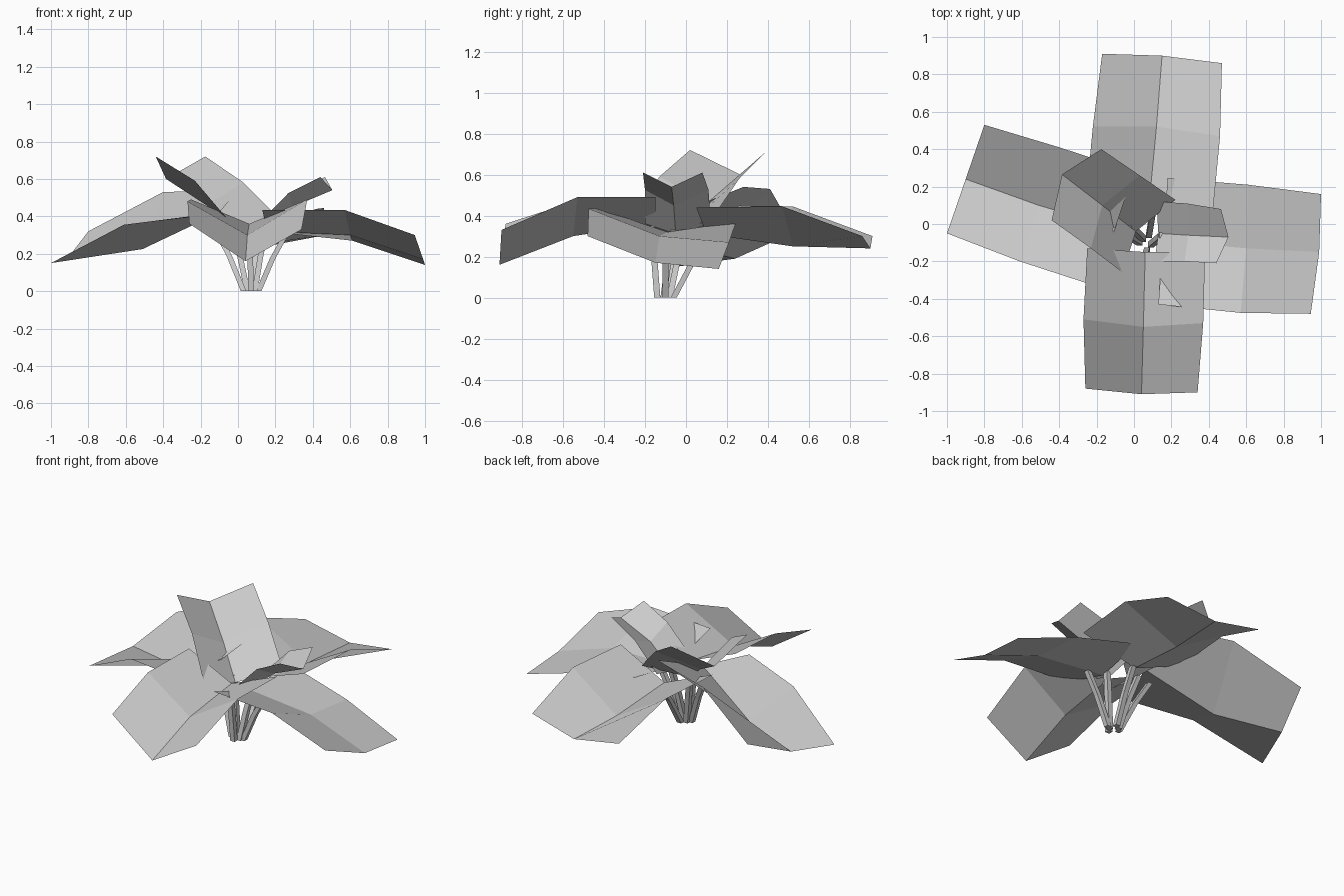
import bpy, bmesh
from mathutils import Vector

if "Cube" in bpy.data.objects:
    bpy.data.objects.remove(bpy.data.objects["Cube"])


def leaf(name, rows):
    """Folded leaf card: each row is left edge, centre rib, right edge."""
    bm = bmesh.new()
    grid = [[bm.verts.new(p) for p in row] for row in rows]
    for a, b in zip(grid, grid[1:]):
        for i in range(2):
            bm.faces.new((a[i], b[i], b[i + 1], a[i + 1]))
    bmesh.ops.recalc_face_normals(bm, faces=bm.faces)
    if sum(f.normal.z for f in bm.faces) < 0:
        bmesh.ops.reverse_faces(bm, faces=bm.faces)
    me = bpy.data.meshes.new(name)
    bm.to_mesh(me)
    bm.free()
    bpy.context.collection.objects.link(bpy.data.objects.new(name, me))


def stem(name, path, r=0.015):
    """Square stem lofted along a short path."""
    bm = bmesh.new()
    rings = []
    for p in path:
        rings.append([bm.verts.new(Vector(p) + Vector(o)) for o in
                      ((-r, -r, 0), (r, -r, 0), (r, r, 0), (-r, r, 0))])
    for a, b in zip(rings, rings[1:]):
        for i in range(4):
            j = (i + 1) % 4
            bm.faces.new((a[i], a[j], b[j], b[i]))
    bm.faces.new(rings[0][::-1])
    bm.faces.new(rings[-1])
    me = bpy.data.meshes.new(name)
    bm.to_mesh(me)
    bm.free()
    bpy.context.collection.objects.link(bpy.data.objects.new(name, me))


# Large drooping leaves, inner row to tip row
leaf("front_leaf", [
    [(-.25, -.13, .49), (.06, -.15, .36), (.38, -.15, .49)],
    [(-.27, -.51, .48), (.05, -.55, .30), (.37, -.53, .49)],
    [(-.26, -.88, .36), (.04, -.91, .16), (.34, -.90, .33)]])
leaf("right_leaf", [
    [(.13, -.43, .435), (.155, -.09, .32), (.18, .245, .37)],
    [(.57, -.475, .434), (.60, -.13, .30), (.61, .21, .27)],
    [(.945, -.48, .30), (.99, -.15, .17), (1.0, .16, .14)]])
leaf("back_leaf", [
    [(-.26, .10, .45), (.08, .10, .31), (.42, .05, .44)],
    [(-.22, .52, .445), (.12, .52, .25), (.46, .47, .445)],
    [(-.17, .91, .30), (.15, .90, .24), (.47, .86, .30)]])
leaf("left_leaf", [
    [(0, .28, .54), (-.10, -.02, .42), (-.21, -.33, .40)],
    [(-.40, .41, .53), (-.51, .10, .225), (-.61, -.20, .355)],
    [(-.80, .53, .32), (-.90, .24, .19), (-1.0, -.05, .15)]])

# Small upright leaves
leaf("upper_left_leaf", [
    [(-.06, -.26, .39), (.01, -.04, .31), (.22, .13, .39)],
    [(-.23, -.13, .59), (-.17, .10, .46), (.03, .26, .58)],
    [(-.44, .02, .72), (-.385, .265, .60), (-.175, .40, .72)]])
leaf("upper_right_leaf", [
    [(.11, -.20, .36), (.13, -.05, .31), (.12, .12, .36)],
    [(.27, -.20, .525), (.29, -.06, .45), (.28, .11, .525)],
    [(.44, -.21, .61), (.505, -.07, .54), (.465, .08, .61)]])

# Stems fanning out from the base
stems = [((.03, -.10, 0), (-.12, -.01, .33)), ((.11, -.10, 0), (.26, -.10, .31)),
         ((.08, -.06, 0), (.11, .12, .30)), ((.07, -.14, 0), (.06, -.17, .35)),
         ((.05, -.08, 0), (-.03, 0, .34)), ((.09, -.11, 0), (.15, -.06, .33))]
for i, (a, b) in enumerate(stems):
    a, b = Vector(a), Vector(b)
    mid = a.lerp(b, .5) + Vector((0, 0, .02))
    stem(f"stem_{i + 1}", [a, mid, b])
